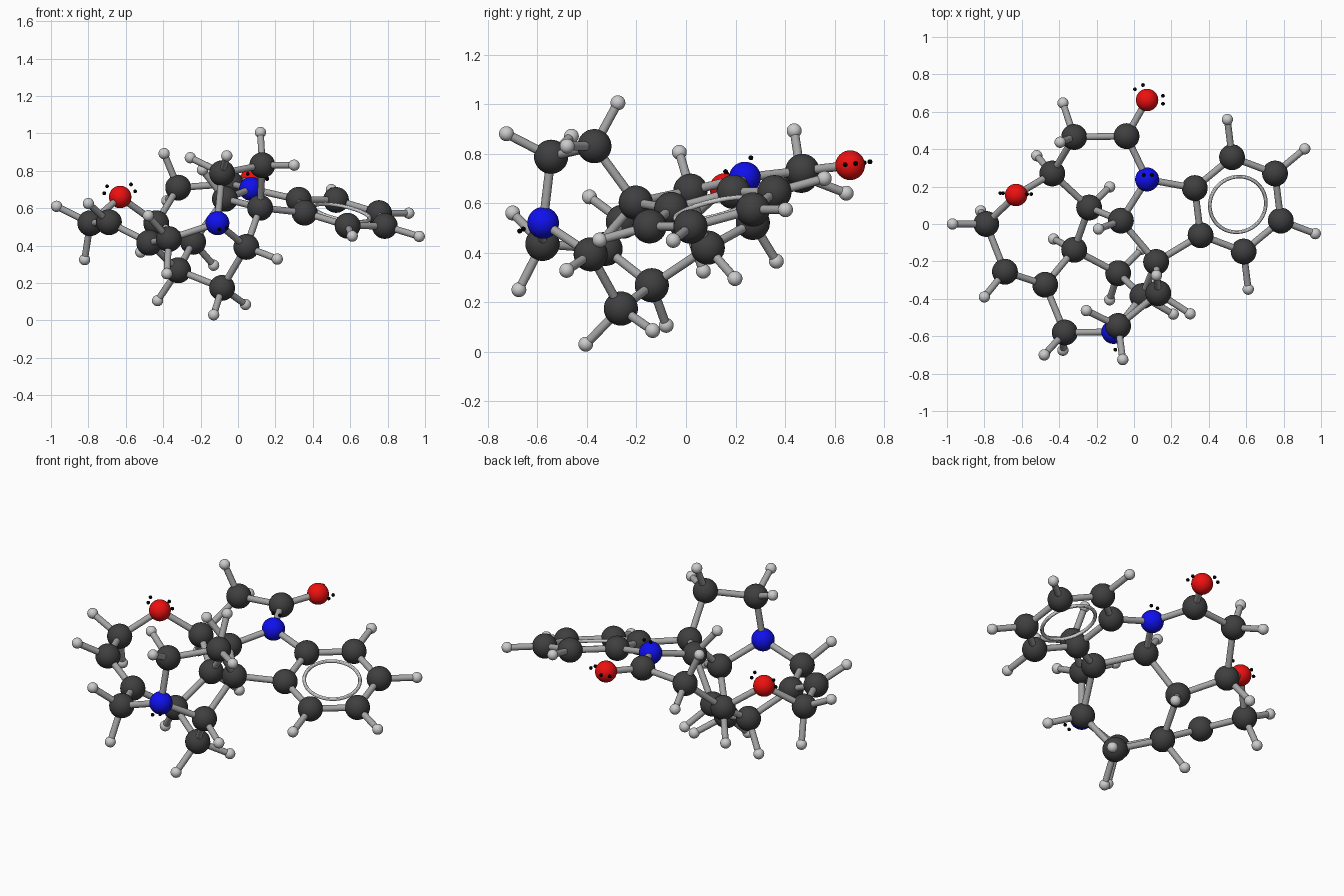
import bpy
from mathutils import Vector

if "Cube" in bpy.data.objects:
    bpy.data.objects.remove(bpy.data.objects["Cube"])


def material(name, rgb):
    m = bpy.data.materials.new(name)
    m.diffuse_color = (*rgb, 1)
    m.use_nodes = True
    m.node_tree.nodes["Principled BSDF"].inputs["Base Color"].default_value = m.diffuse_color
    return m


DARK = material("dark_grey", (0.05, 0.05, 0.05))
BLUE = material("blue", (0.005, 0.005, 0.85))
RED = material("red", (0.85, 0.005, 0.005))
LIGHT = material("light_grey", (0.55, 0.55, 0.55))
MID = material("mid_grey", (0.38, 0.38, 0.38))
BLACK = material("black", (0, 0, 0))


def finish(name, mat):
    ob = bpy.context.object
    ob.name = name
    ob.data.materials.append(mat)
    bpy.ops.object.shade_smooth_by_angle()
    return ob


def ball(name, p, r, mat, seg=32):
    bpy.ops.mesh.primitive_uv_sphere_add(segments=seg, ring_count=seg // 2, radius=r, location=p)
    finish(name, mat)


def stick(name, a, b, r=0.018):
    d = b - a
    bpy.ops.mesh.primitive_cylinder_add(vertices=20, radius=r, depth=d.length, location=(a + b) / 2)
    ob = finish(name, MID)
    ob.rotation_euler = d.to_track_quat('Z', 'Y').to_euler()


# Atom centres outside the flat six-sided ring
carbons = [Vector(p) for p in (
    (-.04, .47, .73), (-.32, .465, .71), (-.437, .27, .52), (-.79, 0, .52),
    (-.69, -.255, .525), (-.475, -.325, .415), (-.37, -.58, .435),
    (-.085, -.545, .787), (.13, -.37, .83), (.118, -.203, .602),
    (-.07, .018, .65), (-.24, .088, .42), (-.32, -.138, .268),
    (-.085, -.263, .174), (.045, -.385, .393))]
nitrogens = [Vector((.07, .238, .703)), Vector((-.11, -.577, .52))]
oxygens = [Vector((.07, .663, .753)), Vector((-.63, .155, .66))]
hydrogens = [Vector(p) for p in (
    (-.38, .647, .64), (-.395, .437, .892), (-.52, .365, .365), (-.97, 0, .61),
    (-.82, .07, .325), (-.80, -.39, .625), (-.48, -.70, .56), (-.38, -.675, .25),
    (-.255, -.463, .87), (-.06, -.725, .88), (.30, -.48, .83), (.12, -.275, 1.005),
    (-.19, -.027, .805), (-.13, .198, .295), (-.43, -.08, .106),
    (-.13, -.405, .03), (.04, -.135, .085), (.21, -.482, .328))]

# Flat ring: six carbons, four with hydrogens pointing outward
centre = Vector((.555, .105, .575))
u, w = Vector((.23, -.087, -.07)), Vector((.199, .165, -.001))
for i, d in enumerate((u, w, w - u, -u, -w, u - w)):
    carbons.append(centre + d)
    if i not in (3, 4):
        hydrogens.append(centre + d * 1.8)

# Inner hoop of the flat ring
bpy.ops.mesh.primitive_torus_add(
    major_radius=.153, minor_radius=.01, major_segments=48, minor_segments=12,
    location=centre, rotation=u.cross(w).to_track_quat('Z', 'Y').to_euler())
finish("ring_hoop", LIGHT)

# Balls
for name, points, r, mat in (("carbon", carbons, .069, DARK), ("nitrogen", nitrogens, .064, BLUE),
                             ("oxygen", oxygens, .06, RED), ("hydrogen", hydrogens, .03, LIGHT)):
    for i, p in enumerate(points):
        ball(f"{name}_{i + 1}", p, r, mat)

# Sticks between neighbouring balls
heavy = carbons + nitrogens + oxygens
for i, a in enumerate(heavy):
    for b in heavy[:i]:
        if (a - b).length < .335:
            stick("bond", a, b)
for h in hydrogens:
    stick("hydrogen_bond", h, min(heavy, key=lambda c: (c - h).length))

# Small black electron-pair dots
for p in ((.005, .72, .763), (.048, .743, .767), (.155, .685, .76), (.155, .643, .755),
          (-.715, .165, .68), (-.70, .165, .717), (-.572, .16, .727), (-.55, .16, .69),
          (.052, .262, .783), (.096, .262, .783),
          (-.10, -.672, .487), (-.06, -.657, .495)):
    ball("electron_dot", p, .01, BLACK, 16)
